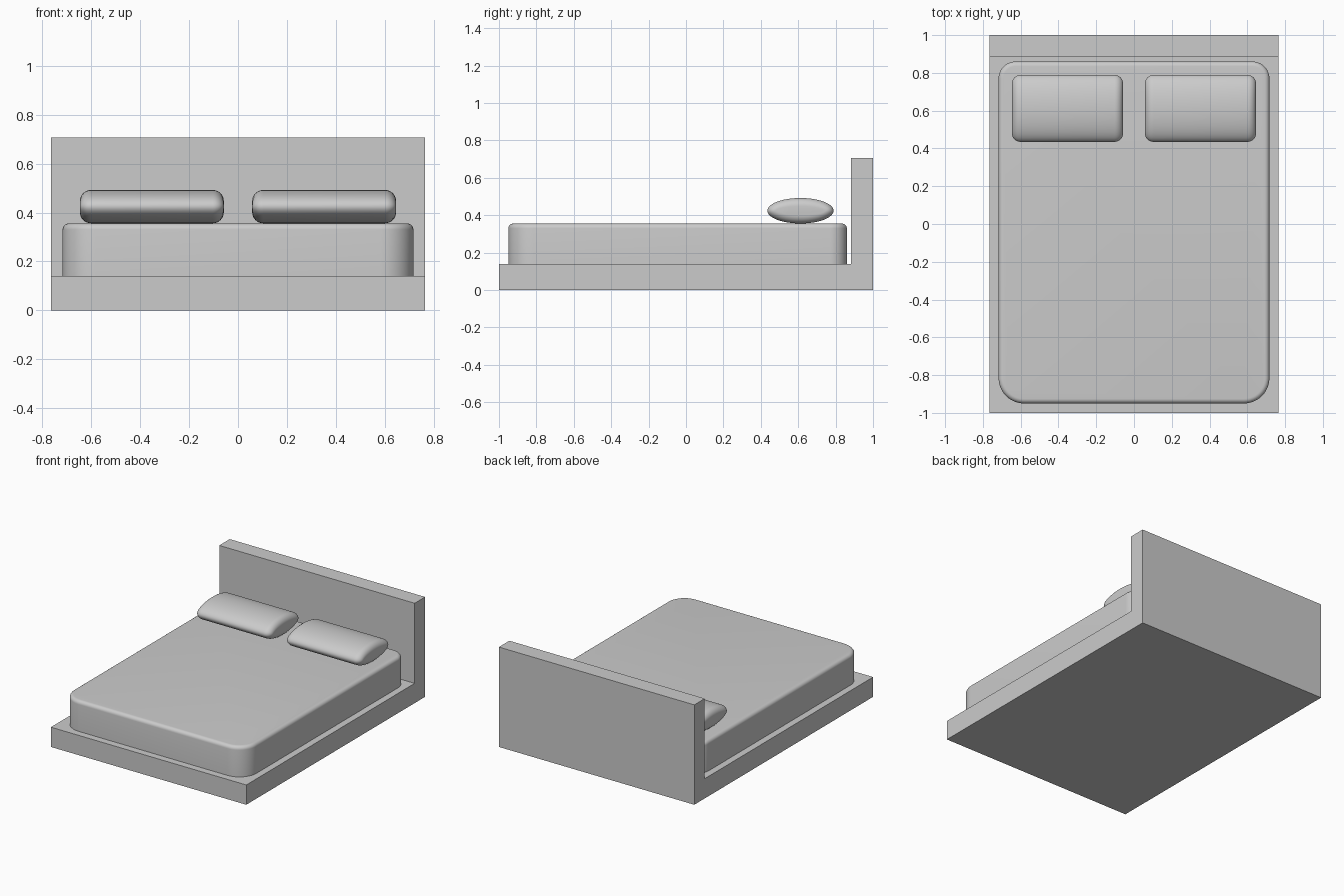
import bpy, bmesh
from math import pi, cos, sin

cube = bpy.data.objects.get("Cube")
if cube:
    bpy.data.objects.remove(cube, do_unlink=True)

# One plain grey for the whole bed
grey = bpy.data.materials.new("plain_grey")
grey.use_nodes = True
colour = (0.6, 0.6, 0.6, 1)
grey.diffuse_color = colour
grey.node_tree.nodes["Principled BSDF"].inputs["Base Color"].default_value = colour


def finish(name, bm, smooth=False):
    bmesh.ops.recalc_face_normals(bm, faces=bm.faces)
    mesh = bpy.data.meshes.new(name)
    bm.to_mesh(mesh)
    bm.free()
    mesh.materials.append(grey)
    obj = bpy.data.objects.new(name, mesh)
    bpy.context.collection.objects.link(obj)
    if smooth:
        bpy.ops.object.select_all(action='DESELECT')
        obj.select_set(True)
        bpy.context.view_layer.objects.active = obj
        bpy.ops.object.shade_smooth_by_angle(angle=pi / 6)
    return obj


def loft(bm, rings):
    """Join matching closed rings of points and cap both ends."""
    loops = [[bm.verts.new(p) for p in ring] for ring in rings]
    for a, b in zip(loops, loops[1:]):
        for i in range(len(a)):
            j = (i + 1) % len(a)
            bm.faces.new((a[i], a[j], b[j], b[i]))
    bm.faces.new(loops[0])
    bm.faces.new(loops[-1])


# Base and headboard: one L-shaped side profile swept across the width
HALF_W, BASE_Z = 0.765, 0.14
profile = [(-1, 0), (1, 0), (1, 0.707), (0.883, 0.707), (0.883, BASE_Z), (-1, BASE_Z)]
bm = bmesh.new()
loft(bm, [[(x, y, z) for y, z in profile] for x in (-HALF_W, HALF_W)])
finish("bed_frame", bm)

# Mattress: rounded rectangle with a softened top edge
X, FRONT, BACK, TOP, EDGE = 0.717, -0.95, 0.86, 0.355, 0.025


def outline(inset, z, steps=12):
    corners = [(1, BACK, 0.09, 0), (-1, BACK, 0.09, 1),
               (-1, FRONT, 0.135, 2), (1, FRONT, 0.135, 3)]
    points = []
    for side, y, r, quarter in corners:
        cx = side * (X - r)
        cy = y - r if y > 0 else y + r
        for i in range(steps + 1):
            t = (quarter + i / steps) * pi / 2
            points.append((cx + (r - inset) * cos(t), cy + (r - inset) * sin(t), z))
    return points


rings = [outline(0, BASE_Z)]
for i in range(7):
    t = i / 6 * pi / 2
    rings.append(outline(EDGE * (1 - cos(t)), TOP - EDGE * (1 - sin(t))))
bm = bmesh.new()
loft(bm, rings)
finish("mattress", bm, smooth=True)

# Pillows: elliptical sections along x with rounded ends
PILLOW_X, HALF_L, HALF_D, HALF_H, ROUND = 0.352, 0.294, 0.177, 0.068, 0.045
for side, name in ((1, "left_pillow"), (-1, "right_pillow")):
    sections = []
    for end in (-1, 1):
        for i in range(9):
            t = (i if end > 0 else 8 - i) / 8 * pi / 2
            shrink = ROUND * (1 - cos(t))
            x = side * PILLOW_X + end * (HALF_L - ROUND * (1 - sin(t)))
            sections.append([(x, 0.612 + (HALF_D - shrink) * cos(a),
                              0.424 + (HALF_H - shrink) * sin(a))
                             for a in (k / 48 * 2 * pi for k in range(48))])
    bm = bmesh.new()
    loft(bm, sections)
    finish(name, bm, smooth=True)
